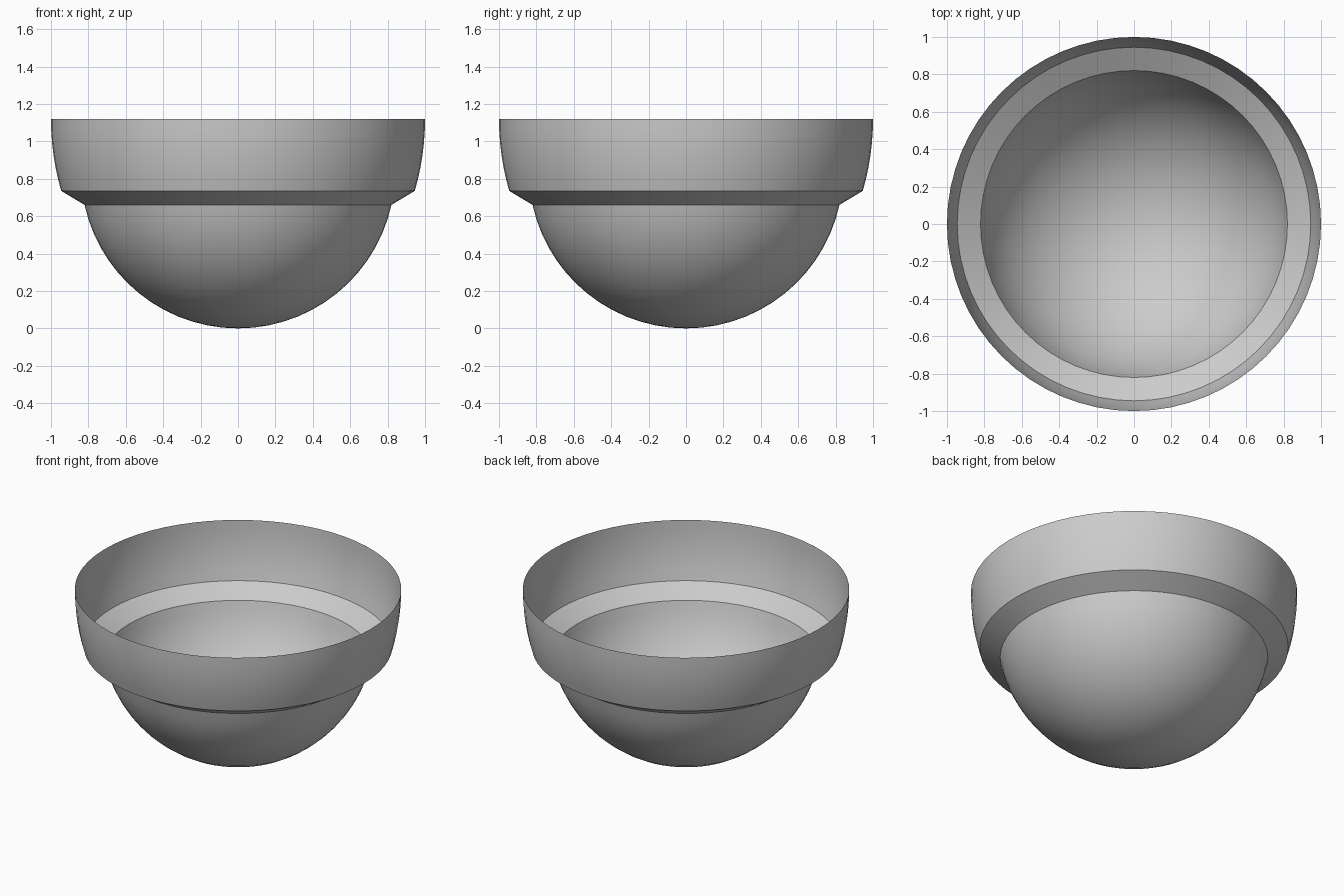
import bpy, bmesh
from math import sin, cos, pi, radians, asin, acos

if "Cube" in bpy.data.objects:
    bpy.data.objects.remove(bpy.data.objects["Cube"])

SIDES = 64

# Profile (radius, height): round bottom, sloping step, gently curved upper wall
R = 0.84
end = acos((R - 0.66) / R)
profile = [(R * sin(end * i / 14), R - R * cos(end * i / 14)) for i in range(15)]
H = 1.18
for i in range(7):
    z = 0.735 + (1.12 - 0.735) * i / 6
    profile.append(((1 - ((1.12 - z) / H) ** 2) ** 0.5, z))

# Spin the profile into an open thin bowl
bm = bmesh.new()
tip = bm.verts.new((0, 0, 0))
rings = [[bm.verts.new((r * cos(2 * pi * k / SIDES), r * sin(2 * pi * k / SIDES), z))
          for k in range(SIDES)] for r, z in profile[1:]]
for k in range(SIDES):
    n = (k + 1) % SIDES
    bm.faces.new((tip, rings[0][n], rings[0][k]))
    for a, b in zip(rings, rings[1:]):
        bm.faces.new((a[k], a[n], b[n], b[k]))

mesh = bpy.data.meshes.new("stepped_bowl")
bm.to_mesh(mesh)
bm.free()
bowl = bpy.data.objects.new("stepped_bowl", mesh)
bpy.context.collection.objects.link(bowl)

# Smooth walls with crisp step edges
bpy.context.view_layer.objects.active = bowl
bowl.select_set(True)
bpy.ops.object.shade_smooth_by_angle(angle=radians(30))
